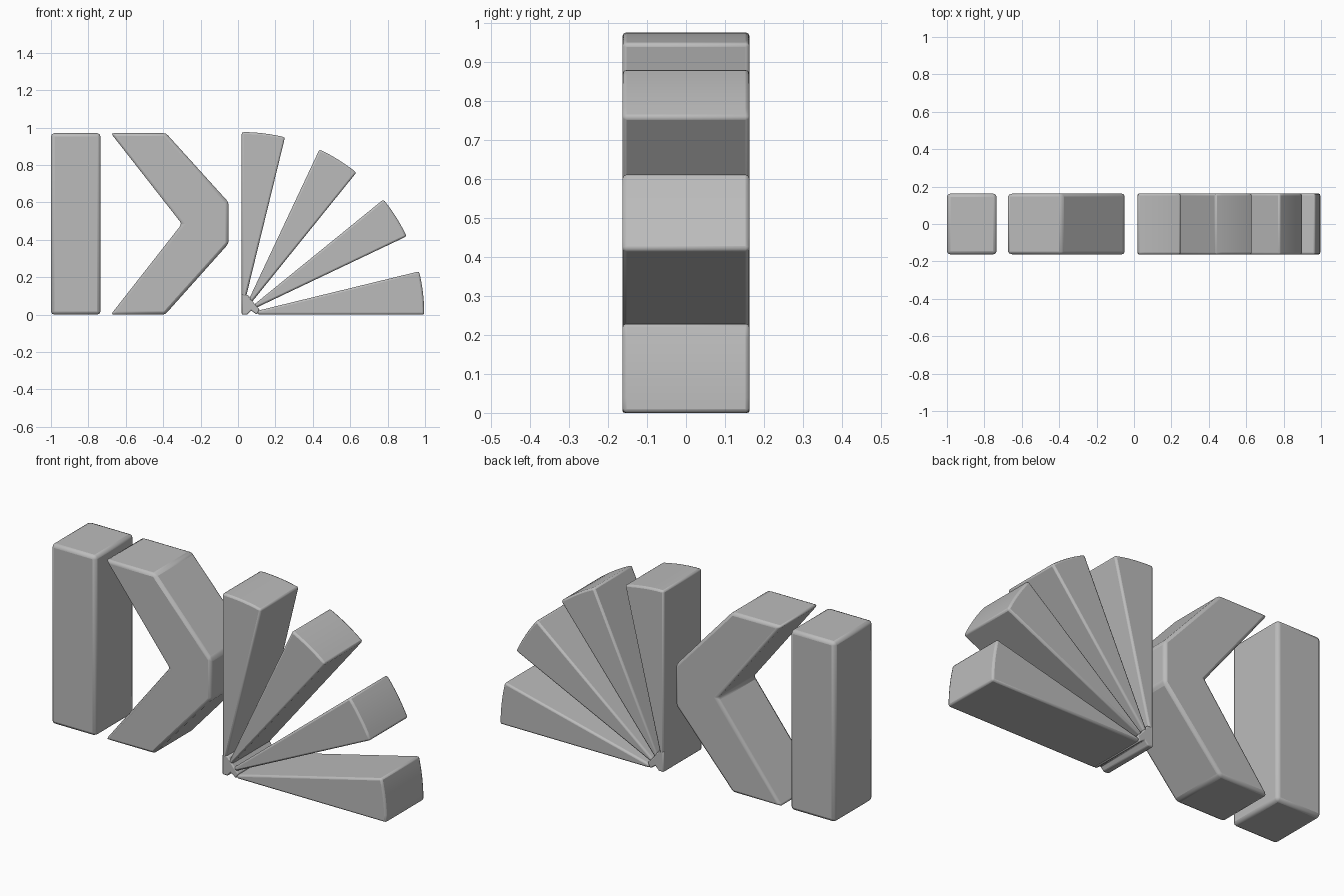
import bpy, bmesh, math

cube = bpy.data.objects.get("Cube")
if cube:
    bpy.data.objects.remove(cube, do_unlink=True)

HALF_DEPTH = 0.163
TOP = 0.97

grey = bpy.data.materials.new("plain_grey")
grey.use_nodes = True
colour = (0.5, 0.5, 0.5, 1)
grey.diffuse_color = colour
grey.node_tree.nodes["Principled BSDF"].inputs["Base Color"].default_value = colour


def slab(name, outline, bevel):
    """Extrude an x-z outline through the depth and soften its edges."""
    bm = bmesh.new()
    face = bm.faces.new([bm.verts.new((x, -HALF_DEPTH, z)) for x, z in outline])
    made = bmesh.ops.extrude_face_region(bm, geom=[face])["geom"]
    verts = [v for v in made if isinstance(v, bmesh.types.BMVert)]
    bmesh.ops.translate(bm, verts=verts, vec=(0, 2 * HALF_DEPTH, 0))
    bmesh.ops.recalc_face_normals(bm, faces=bm.faces)
    mesh = bpy.data.meshes.new(name)
    bm.to_mesh(mesh)
    bm.free()
    mesh.materials.append(grey)
    obj = bpy.data.objects.new(name, mesh)
    bpy.context.collection.objects.link(obj)
    mod = obj.modifiers.new("soft_edges", "BEVEL")
    mod.width = bevel
    mod.segments = 2
    mod.limit_method = "ANGLE"
    mod.angle_limit = math.radians(25)
    bpy.ops.object.select_all(action="DESELECT")
    obj.select_set(True)
    bpy.context.view_layer.objects.active = obj
    bpy.ops.object.shade_smooth_by_angle(angle=math.radians(30))
    return obj


# Upright bar
slab("upright_bar", [(-1, 0), (-0.735, 0), (-0.735, TOP), (-1, TOP)], 0.018)

# Chevron pointing towards the fan
slab("chevron", [(-0.68, 0), (-0.39, 0), (-0.05, 0.38), (-0.05, 0.6),
                 (-0.385, TOP), (-0.68, TOP), (-0.3, 0.485)], 0.016)

# Fan of four wedge blades around a common pivot
PIVOT_X, RADIUS, INNER = 0.02, 0.976, 0.085


def polar(radius, degrees):
    a = math.radians(degrees)
    return PIVOT_X + radius * math.cos(a), radius * math.sin(a)


SPAN, STEPS = 13.7, 6
for i, start in enumerate((0, 25.4, 51.1, 76.3)):
    arc = [polar(RADIUS, start + SPAN * k / STEPS) for k in range(STEPS + 1)]
    root = [polar(INNER, start + SPAN), polar(INNER, start)]
    slab(f"fan_blade_{i + 1}", arc + root, 0.014)

# Small hub joining the blade roots, notched underneath
slab("fan_hub", [(0.02, 0), (0.05, 0), (0.07, 0.022), (0.1, 0), polar(0.1, 16),
                 polar(0.09, 45), polar(0.11, 72), polar(0.11, 90)], 0.006)
